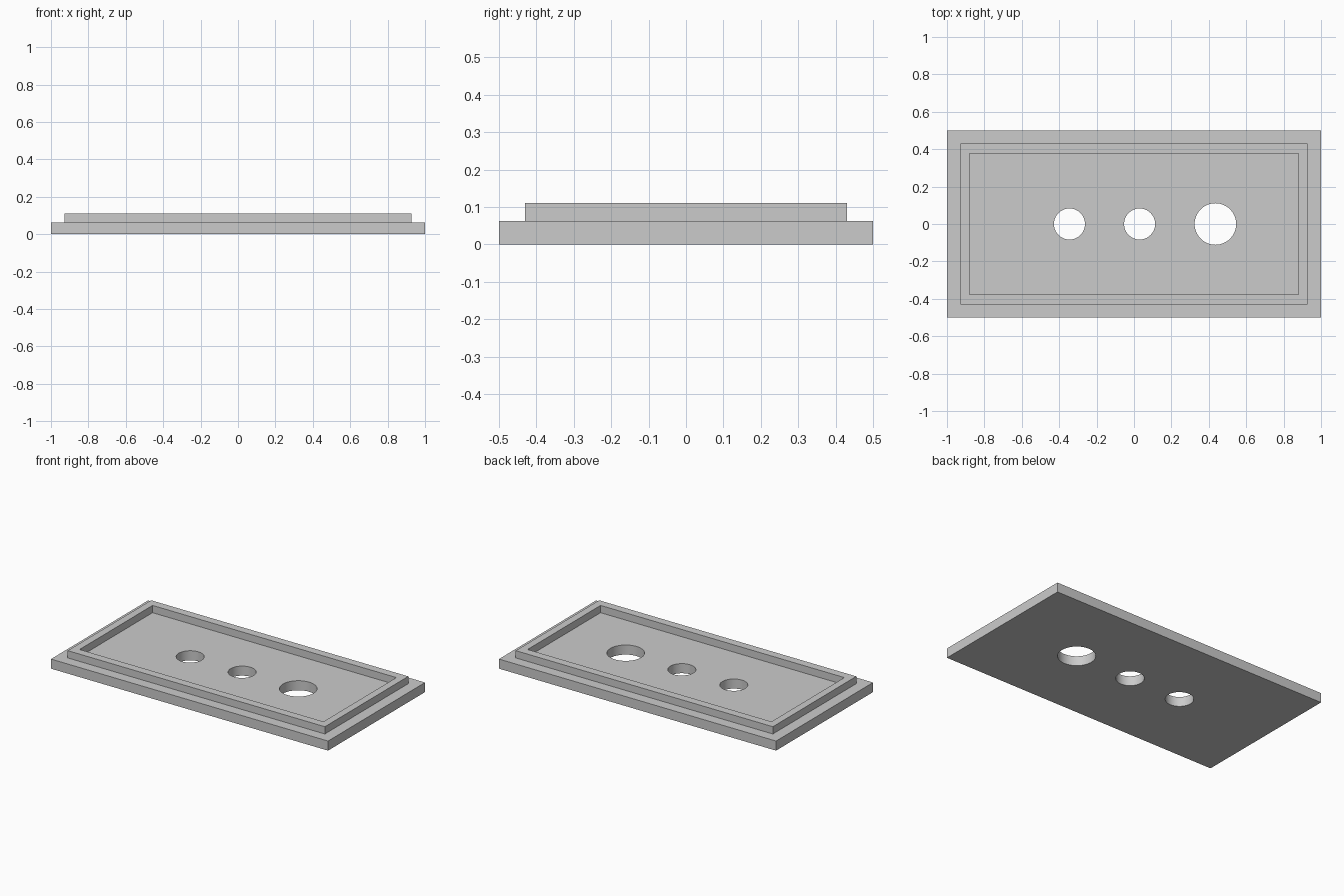
import bpy
import math

default = bpy.data.objects.get("Cube")
if default:
    bpy.data.objects.remove(default, do_unlink=True)

BASE_TOP, RIM_TOP = 0.0625, 0.11

grey = bpy.data.materials.new("light_grey")
grey.use_nodes = True
grey.diffuse_color = (0.6, 0.6, 0.6, 1)
grey.node_tree.nodes["Principled BSDF"].inputs["Base Color"].default_value = (0.6, 0.6, 0.6, 1)


def box(name, half_x, half_y, z0, z1):
    bpy.ops.mesh.primitive_cube_add(size=2, location=(0, 0, (z0 + z1) / 2))
    obj = bpy.context.object
    obj.name = obj.data.name = name
    obj.scale = (half_x, half_y, (z1 - z0) / 2)
    bpy.ops.object.transform_apply(location=True, rotation=False, scale=True)
    obj.data.materials.append(grey)
    return obj


def cut(target, cutter):
    mod = target.modifiers.new("cut", 'BOOLEAN')
    mod.operation, mod.solver, mod.object = 'DIFFERENCE', 'EXACT', cutter
    bpy.context.view_layer.objects.active = target
    bpy.ops.object.modifier_apply(modifier=mod.name)
    bpy.data.objects.remove(cutter, do_unlink=True)


# Base plate with three round through holes
plate = box("base_plate", 1, 0.5, 0, BASE_TOP)
for x, radius in ((-0.345, 0.083), (0.03, 0.083), (0.435, 0.111)):
    bpy.ops.mesh.primitive_cylinder_add(vertices=64, radius=radius, depth=1, location=(x, 0, 0))
    hole = bpy.context.object
    hole.data.materials.append(grey)
    cut(plate, hole)

# Raised rectangular lip
rim = box("raised_rim", 0.928, 0.43, BASE_TOP, RIM_TOP)
cut(rim, box("rim_cutter", 0.88, 0.376, 0, 1))

# Smooth hole walls, sharp edges elsewhere
bpy.ops.object.select_all(action='DESELECT')
plate.select_set(True)
bpy.context.view_layer.objects.active = plate
bpy.ops.object.shade_smooth_by_angle(angle=math.radians(30))
